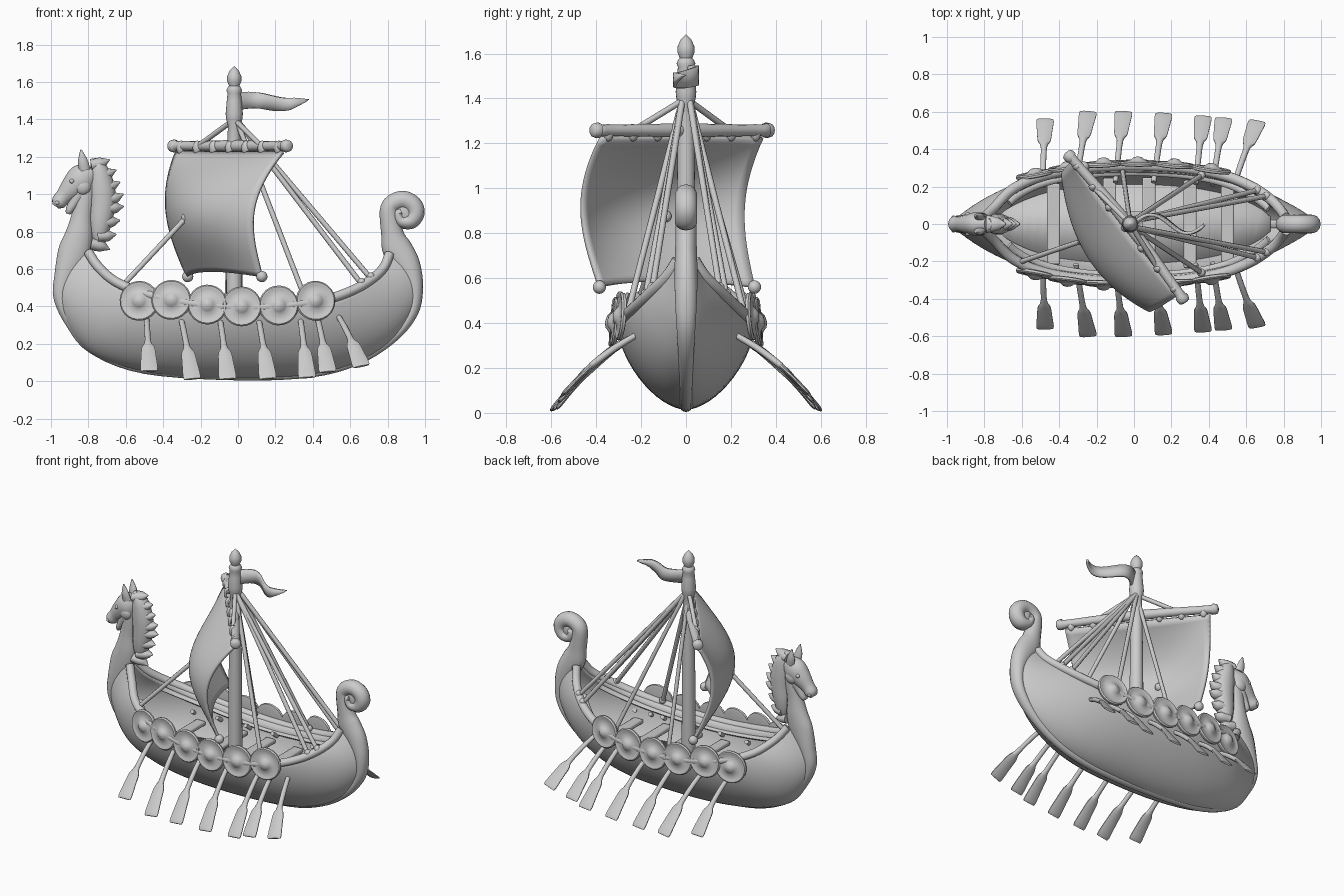
import bpy, bmesh
from math import sin, cos, pi, radians
from mathutils import Vector

if "Cube" in bpy.data.objects:
    bpy.data.objects.remove(bpy.data.objects["Cube"])


def smooth_path(pts, sub):
    """Catmull-Rom interpolation of tuples of any length."""
    out, n = [], len(pts)
    for i in range(n - 1):
        p0, p1, p2, p3 = pts[max(i - 1, 0)], pts[i], pts[i + 1], pts[min(i + 2, n - 1)]
        for s in range(sub):
            t = s / sub
            out.append(tuple(0.5 * (2 * b + (c - a) * t + (2 * a - 5 * b + 4 * c - d) * t * t
                                    + (3 * b - a - 3 * c + d) * t ** 3)
                             for a, b, c, d in zip(p0, p1, p2, p3)))
    out.append(tuple(pts[-1]))
    return out


def make(name, verts, faces, thick=0, offset=0, fix=True):
    me = bpy.data.meshes.new(name)
    me.from_pydata([tuple(v) for v in verts], [], faces)
    if fix:
        bm = bmesh.new()
        bm.from_mesh(me)
        bmesh.ops.recalc_face_normals(bm, faces=bm.faces)
        bm.to_mesh(me)
        bm.free()
    ob = bpy.data.objects.new(name, me)
    bpy.context.collection.objects.link(ob)
    bpy.context.view_layer.objects.active = ob
    for o in bpy.context.selected_objects:
        o.select_set(False)
    ob.select_set(True)
    bpy.ops.object.shade_smooth_by_angle(angle=radians(50))
    if thick:
        m = ob.modifiers.new("thickness", 'SOLIDIFY')
        m.thickness, m.offset = thick, offset
    return ob


def grid_faces(rows, cols, wrap=False):
    w = cols if wrap else cols - 1
    return [(i * cols + j, (i + 1) * cols + j, (i + 1) * cols + (j + 1) % cols, i * cols + (j + 1) % cols)
            for i in range(rows - 1) for j in range(w)]


def sweep(name, pts, side=(0, 1, 0), sub=5, seg=14):
    """Loft ellipses along points (x, y, z, half depth, half width along side)."""
    path = smooth_path(pts, sub) if sub > 1 else pts
    P = [Vector(p[:3]) for p in path]
    verts = []
    for i, p in enumerate(path):
        t = (P[min(i + 1, len(P) - 1)] - P[max(i - 1, 0)]).normalized()
        s = Vector(side)
        s = (s - t * s.dot(t)).normalized()
        n = t.cross(s)
        for k in range(seg):
            a = 2 * pi * k / seg
            verts.append(P[i] + n * p[3] * cos(a) + s * p[4] * sin(a))
    faces = grid_faces(len(P), seg, True)
    faces += [tuple(range(seg)), tuple(range(len(verts) - seg, len(verts)))]
    return make(name, verts, faces)


def rod(name, a, b, r):
    side = (0, 1, 0) if abs(b[1] - a[1]) < 0.5 else (1, 0, 0)
    return sweep(name, [(*a, r, r), (*b, r, r)], side, 1, 8)


def lathe(name, prof, loc=(0, 0, 0), axis=(0, 0, 1), seg=20):
    q = Vector((0, 0, 1)).rotation_difference(Vector(axis))
    verts = [q @ Vector((r * cos(2 * pi * k / seg), r * sin(2 * pi * k / seg), z)) + Vector(loc)
             for r, z in prof for k in range(seg)]
    faces = grid_faces(len(prof), seg, True)
    faces += [tuple(range(seg)), tuple(range(len(verts) - seg, len(verts)))]
    return make(name, verts, faces)


def ball(name, loc, r, scale=(1, 1, 1)):
    n = 10
    prof = [(max(r * sin(pi * i / n), 0.0005), -r * cos(pi * i / n)) for i in range(n + 1)]
    ob = lathe(name, prof, seg=14)
    ob.location, ob.scale = loc, scale
    return ob


# Hull: stations of keel x, z and gunwale x, y, z
stations = smooth_path([
    (-.93, .66, -.80, .035, .69), (-.975, .50, -.745, .09, .61), (-.92, .31, -.65, .185, .53),
    (-.79, .15, -.5, .255, .47), (-.55, .06, -.3, .295, .425), (-.25, .02, -.1, .31, .40),
    (.1, .015, .1, .31, .395), (.4, .035, .3, .295, .41), (.63, .095, .48, .26, .44),
    (.82, .21, .62, .205, .49), (.94, .37, .72, .14, .55), (.975, .52, .78, .08, .61),
    (.94, .64, .81, .035, .68)], 5)
N = 14
hull = []
for kx, kz, gx, gy, gz in stations:
    for j in range(-N, N + 1):
        a = j / N * pi / 2
        f = 1 - cos(a)
        y = gy * abs(sin(a)) ** 1.15 * (.84 + .16 * f) * (1 if j > 0 else -1)
        hull.append((kx + (gx - kx) * f, y, kz + (gz - kz) * f))
make("hull", hull, grid_faces(len(stations), 2 * N + 1), .03, 1, fix=False)

# Gunwale rails and inner stringers
for s, side in ((-1, "right"), (1, "left")):
    sweep("rail_" + side, [(p[2], s * p[3], p[4], .026, .028) for p in stations], sub=1, seg=10)
    sweep("stringer_" + side, [(p[2] * .96, s * (p[3] - .035), p[4] - .05, .012, .02)
                               for p in stations[8:-8]], sub=1, seg=8)

# Keel running up into the neck and the stern curl
stem = [(-.805, 1.12, .06, .045), (-.82, .98, .055, .045), (-.835, .88, .057, .045),
        (-.85, .78, .075, .05), (-.88, .68, .085, .05), (-.925, .56, .058, .048), (-.945, .45, .042, .042),
        (-.895, .32, .032, .035), (-.78, .175, .027, .03), (-.5, .065, .025, .028), (0, .03, .025, .028),
        (.4, .047, .025, .028), (.65, .12, .027, .03), (.83, .24, .03, .034), (.93, .37, .034, .042),
        (.945, .5, .045, .05), (.905, .62, .07, .052), (.85, .71, .079, .05), (.825, .79, .06, .048)]
for ang, r, d in ((172, .073, .05), (130, .07, .05), (85, .068, .05), (40, .069, .05), (0, .07, .048),
                  (-45, .062, .042), (-100, .045, .034), (-170, .025, .028), (-230, .01, .02)):
    stem.append((.88 + r * cos(radians(ang)), .9 + r * sin(radians(ang)), d, .05))
sweep("keel_and_posts", [(x, 0, z, d, w) for x, z, d, w in stem], sub=5)
ball("curl_center", (.882, 0, .9), .075, (1, .5, 1))

# Animal figurehead
sweep("head", [(-.775, 0, 1.12, .05, .04), (-.83, 0, 1.085, .08, .062), (-.88, 0, 1.04, .068, .056),
               (-.93, 0, .99, .046, .042), (-.96, 0, .955, .04, .042), (-.975, 0, .935, .02, .025)])
sweep("lower_jaw", [(-.83, 0, 1.03, .06, .05), (-.87, 0, .965, .035, .04), (-.9, 0, .915, .022, .032),
                    (-.908, 0, .895, .012, .02)])
for s in (-1, 1):
    sweep("ear", [(-.82, s * .035, 1.13, .03, .02), (-.83, s * .042, 1.18, .026, .017),
                  (-.84, s * .045, 1.24, .003, .003)], seg=10)
    ball("eye", (-.888, s * .05, 1.07), .013)
    ball("nostril", (-.965, s * .034, .955), .012)
    ball("cheek", (-.83, s * .032, 1.04), .045, (1, .7, 1))

# Mane: smooth core along the neck with pointed locks
sweep("mane_core", [(-.775, 0, 1.185, .015, .03), (-.745, 0, 1.13, .05, .05), (-.73, 0, 1.04, .07, .056),
                    (-.725, 0, .95, .07, .055), (-.735, 0, .85, .06, .05), (-.74, 0, .77, .04, .035),
                    (-.72, 0, .71, .01, .012)])
tips = [(-.685, 1.185), (-.65, 1.13), (-.63, 1.065), (-.612, 1.0), (-.61, .935),
        (-.63, .86), (-.65, .785), (-.685, .705)]
for i, (x, z) in enumerate(tips):
    up = .03 if i == 7 else -.03 if i < 4 else -.01
    sweep("mane_lock", [(x - .10, 0, z + up, .034, .05), (x - .045, 0, z + up * .6, .03, .036),
                        (x - .015, 0, z + up * .2, .012, .016), (x, 0, z, .003, .004)], seg=10)

# Deck, floor joints and benches
deck = []
for i in range(31):
    x = -.73 + 1.46 * i / 30
    w = .225 * max(1 - (x / .75) ** 2, 0) ** .6
    deck += [(x, -w, .2), (x, w, .2)]
make("deck", deck, grid_faces(31, 2), .02)


def box(name, c, h):
    v = [(c[0] + i * h[0], c[1] + j * h[1], c[2] + k * h[2]) for i in (-1, 1) for j in (-1, 1) for k in (-1, 1)]
    ob = make(name, v, [(0, 1, 3, 2), (4, 6, 7, 5), (0, 4, 5, 1), (2, 3, 7, 6), (0, 2, 6, 4), (1, 5, 7, 3)])
    b = ob.modifiers.new("bevel", 'BEVEL')
    b.width, b.segments = .008, 2


for x in (-.43, -.13, .08, .3, .5):
    box("bench", (x, 0, .3), (.035, .25 * (1 - (x / .85) ** 2) ** .5, .014))
box("mast_step", (-.02, 0, .23), (.09, .07, .035))

# Shields along both sides
shield = [(.09, -.012), (.105, -.008), (.107, .004), (.1, .012), (.088, .011), (.082, .008),
          (.045, .014), (.034, .022), (.022, .032), (.001, .036)]
for x, y, z in ((-.527, .265, .43), (-.356, .3, .435), (-.163, .32, .41), (.02, .325, .40),
                (.217, .315, .405), (.414, .29, .43)):
    for s in (-1, 1):
        lathe("shield", shield, (x, s * y, z), Vector((x * .35, s, .08)).normalized(), 24)

# Oars: inner x, outer x, outer y, outer z
for x0, x1, y1, z1 in ((-.49, -.475, .56, .055), (-.31, -.245, .6, .012), (-.10, -.055, .6, .012),
                       (.105, .16, .59, .014), (.33, .37, .575, .02), (.42, .48, .565, .05), (.53, .66, .55, .08)):
    for s in (-1, 1):
        y0 = .225 - .1 * abs(x0) ** 2
        a, b = Vector((x0, s * y0, .36)), Vector((x1, s * y1, z1))
        bow = Vector((0, s * .012, .02))
        prof = ((0, .013, .014), (.3, .015, .016), (.56, .015, .018), (.65, .012, .036),
                (.8, .01, .043), (.96, .01, .049), (1, .006, .044))
        sweep("oar", [(*(a.lerp(b, t) + bow * sin(pi * t)), d, w) for t, d, w in prof], (1, 0, 0), 3, 10)

# Mast with finial
lathe("mast", [(.044, .18), (.042, .8), (.037, 1.25), (.034, 1.37), (.043, 1.4), (.046, 1.43), (.04, 1.5),
               (.036, 1.54), (.042, 1.555), (.036, 1.57), (.028, 1.58), (.038, 1.605), (.038, 1.63),
               (.025, 1.66), (.001, 1.685)], (-.02, 0, 0))

# Yard, lacing and billowing sail, set diagonally
D, M = Vector((.62, -.78, 0)), Vector((-.78, -.62, 0))
C = Vector((-.02, 0, 0)) + M * .03


def at(u, n, z):
    return C + D * u + M * n + Vector((0, 0, z))


sweep("yard", [(*at(u, -.02 * (1 - 4 * (u / 1.01) ** 2), 1.258), r, r) for u, r in (
    (-.515, .012), (-.505, .03), (-.475, .034), (-.45, .026), (-.2, .028), (0, .032),
    (.2, .028), (.45, .026), (.475, .034), (.505, .03), (.515, .012))], (0, 0, 1), 3, 12)
for i in range(7):
    u = -.42 + .14 * i
    ball("lacing", at(u, .0, 1.248), .034, (.75, .75, 1.15))

sail, R = [], 24
for i in range(R + 1):
    v = i / R
    for j in range(R + 1):
        h = 2 * j / R - 1
        c = 1 - h * h
        b = (.125 + .03 * h + .10 * c) * sin(pi * v ** .9) + v * v * (.035 + .06 * h + .08 * c)
        z = 1.225 - .665 * v + .03 * v * c
        sail.append(at(h * (.46 - .065 * v), b, z))
make("sail", sail, grid_faces(R + 1, R + 1), .018)
for k in (R * (R + 1), (R + 1) ** 2 - 1):
    ball("sail_corner", sail[k], .03)

# Rigging
for s in (-1, 1):
    for x, y, z in ((.71, .15, .55), (.66, .18, .52), (.36, .26, .44)):
        rod("shroud", (-.01, s * .015, 1.4), (x, s * y, z), .014)
        ball("shroud_knot", (x, s * y, z + .01), .022)
    rod("yard_lift", (-.02, 0, 1.4), at(s * .26, 0, 1.265), .014)
rod("side_stay", (-.02, 0, 1.4), (-.06, .28, .42), .013)
knob = at(-.09, .228, .875)
rod("sail_line", knob, (-.6, -.2, .53), .014)
ball("sail_line_knot", knob, .026)

# Streamer at the masthead
flag = []
for i in range(25):
    u = i / 24
    hh = .047 - .018 * u - .02 * max(u - .8, 0) / .2
    zc = 1.497 + .008 * sin(2 * pi * u) - .02 * sin(pi * u) ** 2 * u
    for k in (-1, 0, 1):
        flag.append((.005 + .36 * u + .012 * k * u, .05 * sin(1.9 * pi * u + .25 * k), zc + k * hh))
make("streamer", flag, grid_faces(25, 3), .016)
